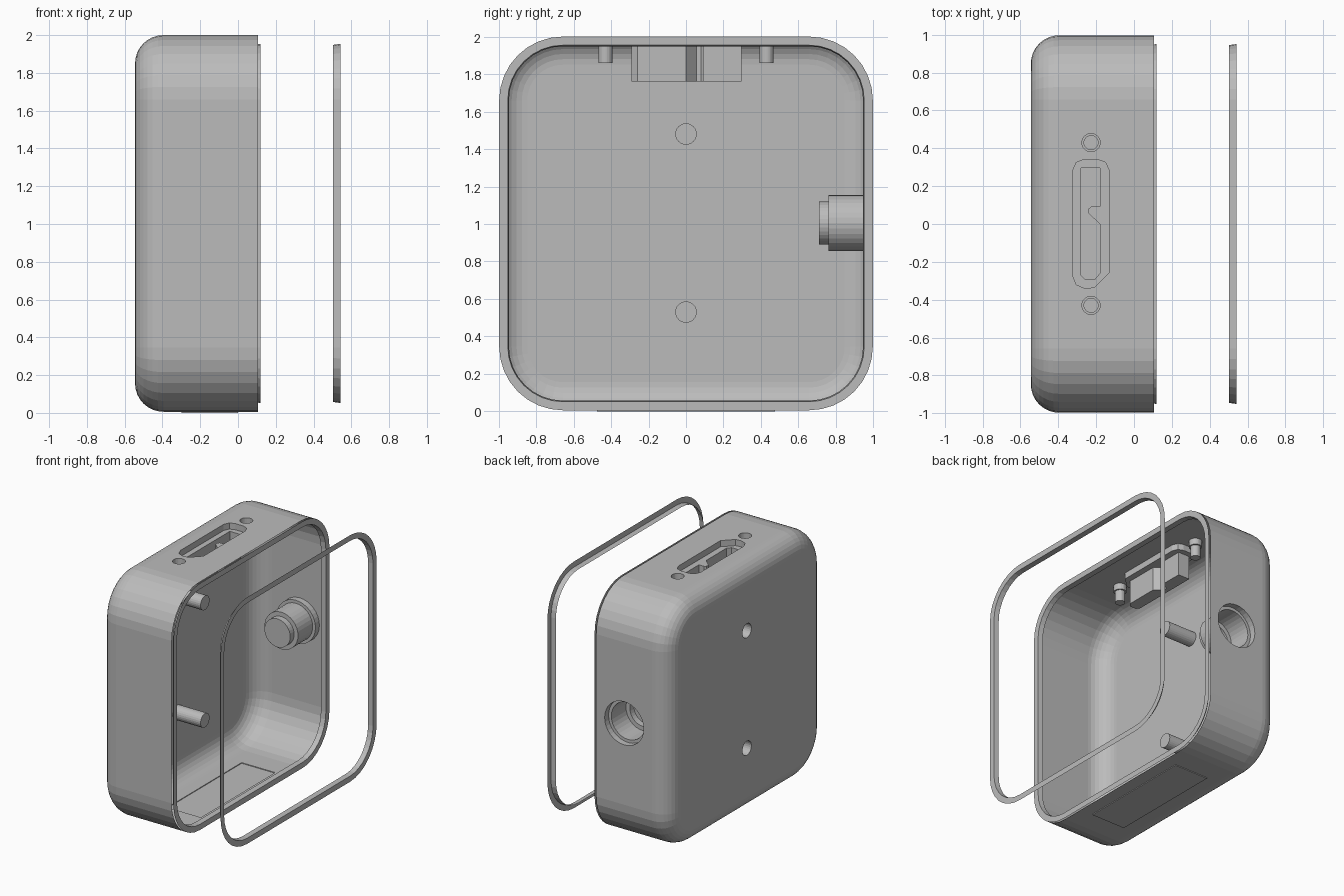
import bpy, bmesh, math
from mathutils import Vector

if "Cube" in bpy.data.objects:
    bpy.data.objects.remove(bpy.data.objects["Cube"])

grey = bpy.data.materials.new("plain_grey")
grey.use_nodes = True
COLOUR = (0.5, 0.5, 0.5, 1)
grey.diffuse_color = COLOUR
grey.node_tree.nodes["Principled BSDF"].inputs["Base Color"].default_value = COLOUR

HALF, MID, RADIUS, STEPS = 0.997, 1.003, 0.34, 8
RIM, BACK, FILLET = 0.105, -0.545, 0.15


def rounded_square(offset, x):
    """Rounded square in the yz plane, shrunk inwards by offset."""
    r = RADIUS - offset
    c = HALF - RADIUS
    pts = []
    for k, (sy, sz) in enumerate(((1, 1), (-1, 1), (-1, -1), (1, -1))):
        for i in range(STEPS + 1):
            a = (k + i / STEPS) * math.pi / 2
            pts.append((x, sy * c + r * math.cos(a), MID + sz * c + r * math.sin(a)))
    return pts


def add_loop(bm, pts):
    return [bm.verts.new(p) for p in pts]


def bridge(bm, a, b):
    for i in range(len(a)):
        j = (i + 1) % len(a)
        bm.faces.new((a[i], a[j], b[j], b[i]))


def loft(bm, rings):
    loops = [add_loop(bm, p) for p in rings]
    for a, b in zip(loops, loops[1:]):
        bridge(bm, a, b)
    return loops


def pierce(bm, normal, pockets):
    """Open the flat wall facing normal and sink each stepped pocket into it.
    A pocket is a list of (outline, depth) steps; outlines hold 3D points."""
    n = Vector(normal)
    wall = max(bm.faces, key=lambda f: round(f.calc_center_median().dot(n), 3) * 100 + f.calc_area())
    edges = list(wall.edges)
    bmesh.ops.delete(bm, geom=[wall], context='FACES_ONLY')
    for steps in pockets:
        previous = None
        for outline, depth in steps:
            level = add_loop(bm, [Vector(p) - n * depth for p in outline])
            if previous is None:
                edges += [bm.edges.new((level[i - 1], level[i])) for i in range(len(level))]
            elif len(previous) == len(level):
                bridge(bm, previous, level)
            else:
                # flat shelf between two different outlines
                ring = [bm.edges.get((l[i - 1], l[i])) or bm.edges.new((l[i - 1], l[i]))
                        for l in (previous, level) for i in range(len(l))]
                bmesh.ops.triangle_fill(bm, edges=ring, use_beauty=True, normal=n)
            previous = level
        bm.faces.new(previous)
    bmesh.ops.triangle_fill(bm, edges=edges, use_beauty=True, normal=n)


def finish(bm, name):
    bmesh.ops.recalc_face_normals(bm, faces=bm.faces)
    mesh = bpy.data.meshes.new(name)
    bm.to_mesh(mesh)
    bm.free()
    mesh.materials.append(grey)
    obj = bpy.data.objects.new(name, mesh)
    bpy.context.collection.objects.link(obj)
    return obj


def circle(place, u, v, r, n=24):
    return [place(u + r * math.cos(i * math.tau / n), v + r * math.sin(i * math.tau / n))
            for i in range(n)]


# Points on the flat walls
def on_top(x, y): return (x, y, MID + HALF)
def on_bottom(x, y): return (x, y, MID - HALF)
def on_left(x, z): return (x, HALF, z)
def on_back(y, z): return (BACK, y, z)


# Housing: thin shell with a rounded back edge
bm = bmesh.new()
rings = [rounded_square(0, RIM)]
for i in range(STEPS + 1):
    a = i / STEPS * math.pi / 2
    rings.append(rounded_square(FILLET * (1 - math.cos(a)), BACK + FILLET * (1 - math.sin(a))))
bm.faces.new(loft(bm, rings)[-1])

# Two blind screw posts in the back
pierce(bm, (-1, 0, 0), [[(circle(on_back, 0, z, 0.057), 0), (circle(on_back, 0, z, 0.057), 0.25)]
                        for z in (0.53, 1.48)])

# Stepped round jack in the left wall
jack = [(0.175, 0), (0.175, 0.05), (0.15, 0.05), (0.15, 0.237), (0.115, 0.237), (0.115, 0.287)]
pierce(bm, (0, 1, 0), [[(circle(on_left, -0.145, 1.005, r, 32), d) for r, d in jack]])

# Port recess, keyed socket and two small screw holes in the top
recess = [on_top(x, y) for x, y in (
    (-0.325, -0.27), (-0.305, -0.32), (-0.26, -0.34), (-0.21, -0.335), (-0.13, -0.255),
    (-0.13, 0.28), (-0.15, 0.325), (-0.19, 0.34), (-0.265, 0.34), (-0.305, 0.325), (-0.325, 0.28))]
socket = [on_top(x, y) for x, y in (
    (-0.28, -0.27), (-0.26, -0.29), (-0.205, -0.29), (-0.18, -0.26), (-0.18, 0),
    (-0.24, 0.055), (-0.24, 0.08), (-0.225, 0.092), (-0.18, 0.092), (-0.18, 0.295), (-0.28, 0.295))]
# an extra corner keeps the two outlines distinct, so a flat shelf is filled between them
socket.insert(0, on_top(-0.28, 0))
port = [(recess, 0), (recess, 0.05), (socket, 0.05), (socket, 0.24)]
holes = [[(circle(on_top, -0.227, y, r), d)
          for r, d in ((0.048, 0), (0.048, 0.05), (0.037, 0.05), (0.037, 0.14))]
         for y in (-0.43, 0.43)]
pierce(bm, (0, 0, 1), [port] + holes)

# Thin raised foot pad underneath
pad = [on_bottom(x, y) for x, y in ((-0.3, -0.475), (0, -0.475), (0, 0.475), (-0.3, 0.475))]
pierce(bm, (0, 0, -1), [[(pad, 0), (pad, -0.006)]])
finish(bm, "housing")

# Flanged rims: one seated on the housing, one set apart from it
for name, x in (("seated_rim", 0.12), ("loose_rim", 0.542)):
    bm = bmesh.new()
    loft(bm, [rounded_square(0, x), rounded_square(0.046, x), rounded_square(0.052, x - 0.04)])
    finish(bm, name)
